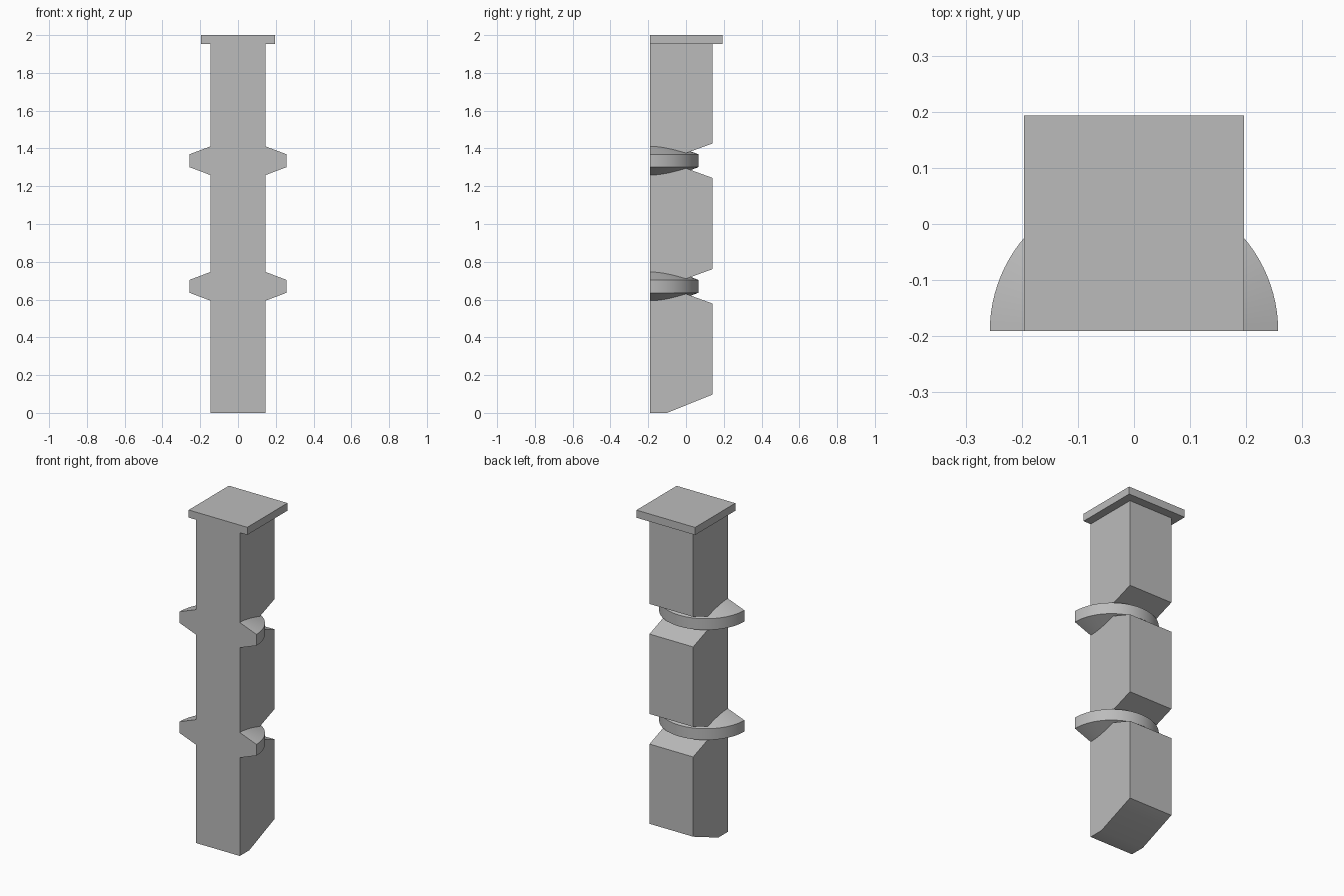
import bpy
import bmesh
from math import pi
from mathutils import Matrix, Vector

cube = bpy.data.objects.get("Cube")
if cube:
    bpy.data.objects.remove(cube, do_unlink=True)

FRONT, BACK = -0.191, 0.14
HALF_WIDTH = 0.146
RING_HEIGHTS = (0.67, 1.335)

grey = bpy.data.materials.new("plain grey")
grey.use_nodes = True
colour = (0.5, 0.5, 0.5, 1)
grey.diffuse_color = colour
grey.node_tree.nodes["Principled BSDF"].inputs["Base Color"].default_value = colour


def finish(bm, name):
    """Turn a bmesh into a shaded grey object."""
    bmesh.ops.recalc_face_normals(bm, faces=bm.faces)
    mesh = bpy.data.meshes.new(name)
    bm.to_mesh(mesh)
    bm.free()
    mesh.materials.append(grey)
    obj = bpy.data.objects.new(name, mesh)
    bpy.context.collection.objects.link(obj)
    bpy.ops.object.select_all(action="DESELECT")
    obj.select_set(True)
    bpy.context.view_layer.objects.active = obj
    bpy.ops.object.shade_smooth_by_angle()
    return obj


# Column: side profile with a sloped foot and V notches, extruded across x
profile = [(FRONT, 0), (-0.1, 0), (BACK, 0.097)]
for z in RING_HEIGHTS:
    profile += [(BACK, z - 0.091), (-0.11, z), (BACK, z + 0.091)]
profile += [(BACK, 1.97), (FRONT, 1.97)]
bm = bmesh.new()
side = bm.faces.new([bm.verts.new((-HALF_WIDTH, y, z)) for y, z in profile])
grown = bmesh.ops.extrude_face_region(bm, geom=[side])["geom"]
moved = [v for v in grown if isinstance(v, bmesh.types.BMVert)]
bmesh.ops.translate(bm, verts=moved, vec=(2 * HALF_WIDTH, 0, 0))
finish(bm, "column")

# Half-round flanges: tapered section swept half a turn behind the front face
for name, z in zip(("lower_flange", "upper_flange"), RING_HEIGHTS):
    bm = bmesh.new()
    section = [(HALF_WIDTH, -0.076), (0.257, -0.034), (0.257, 0.034), (HALF_WIDTH, 0.076)]
    start = bm.faces.new([bm.verts.new((r, FRONT, z + h)) for r, h in section])
    end = start.copy()
    bmesh.ops.spin(bm, geom=[end, *end.edges, *end.verts], cent=(0, FRONT, z),
                   axis=(0, 0, 1), angle=pi, steps=48, use_duplicate=False)
    bmesh.ops.remove_doubles(bm, verts=bm.verts, dist=0.0001)
    finish(bm, name)

# Square cap plate, flush with the front
bm = bmesh.new()
low, high = Vector((-0.196, FRONT, 1.954)), Vector((0.196, 0.193, 2))
bmesh.ops.create_cube(bm, size=1, matrix=Matrix.Translation((low + high) / 2)
                      @ Matrix.Diagonal((*(high - low), 1)))
finish(bm, "cap_plate")
